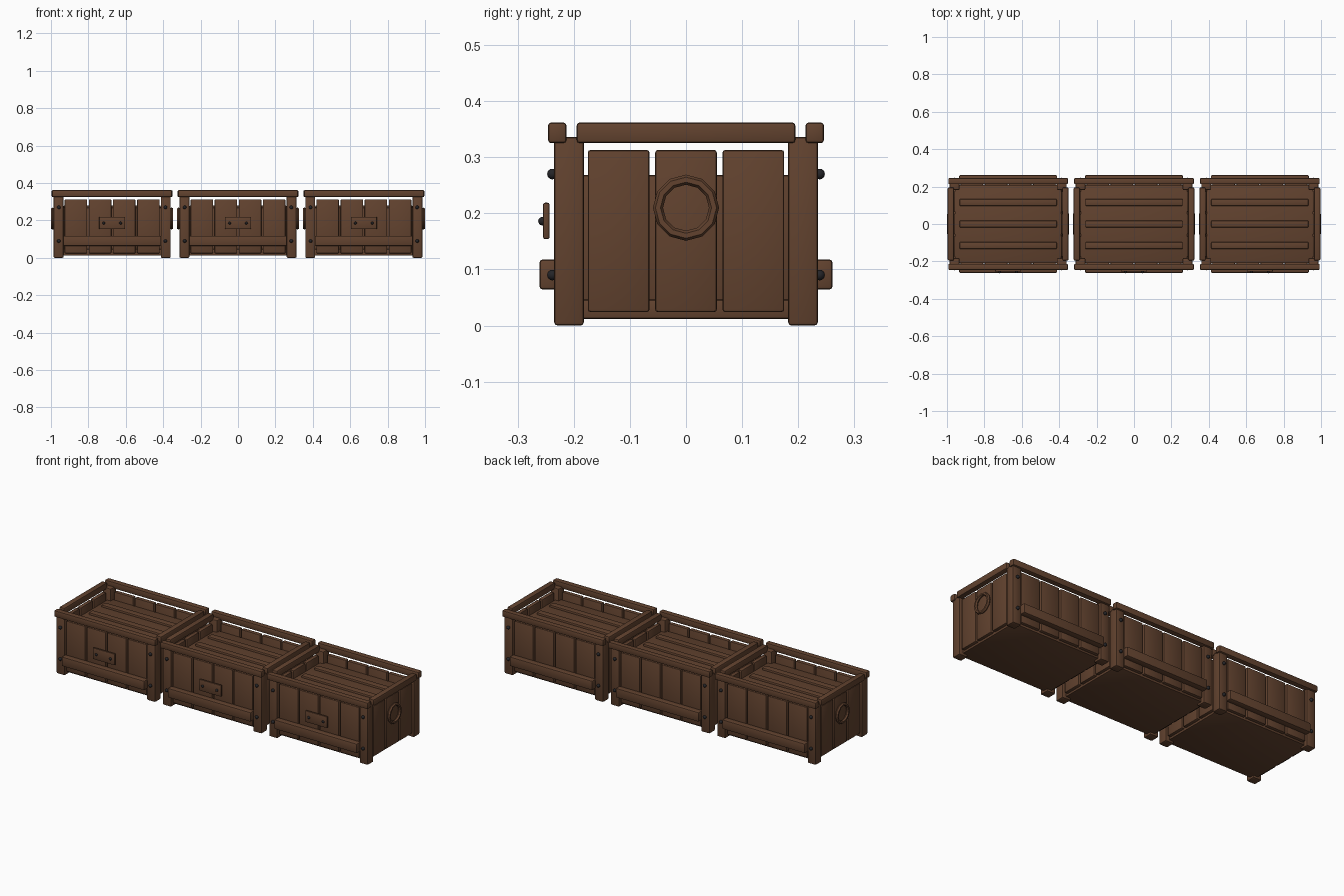
import bpy, bmesh
from math import pi
from mathutils import Matrix

if "Cube" in bpy.data.objects:
    bpy.data.objects.remove(bpy.data.objects["Cube"])


def material(name, color):
    m = bpy.data.materials.new(name)
    m.use_nodes = True
    m.diffuse_color = (*color, 1)
    bsdf = m.node_tree.nodes["Principled BSDF"]
    bsdf.inputs["Base Color"].default_value = (*color, 1)
    bsdf.inputs["Roughness"].default_value = 0.8
    return m


WOOD = material("brown wood", (0.122, 0.055, 0.028))
IRON = material("dark iron", (0.018, 0.018, 0.021))


def finish(obj, name, mat):
    obj.name = name
    obj.data.materials.append(mat)
    bpy.ops.object.select_all(action="DESELECT")
    obj.select_set(True)
    bpy.context.view_layer.objects.active = obj
    bpy.ops.object.shade_smooth_by_angle(angle=pi / 6)
    return obj


def board(name, x, y, z, bevel=0.006):
    """Rounded board spanning the (low, high) pairs x, y and z."""
    bm = bmesh.new()
    bmesh.ops.create_cube(bm, size=1)
    spans = (x, y, z)
    for v in bm.verts:
        v.co = [(lo + hi) / 2 + c * abs(hi - lo) for c, (lo, hi) in zip(v.co, spans)]
    bmesh.ops.bevel(bm, geom=bm.edges[:], offset=bevel, segments=2,
                    profile=0.5, affect="EDGES")
    mesh = bpy.data.meshes.new(name)
    bm.to_mesh(mesh)
    bm.free()
    obj = bpy.data.objects.new(name, mesh)
    bpy.context.collection.objects.link(obj)
    return finish(obj, name, WOOD)


def bolt(name, x, y, z, radius):
    bpy.ops.mesh.primitive_uv_sphere_add(segments=12, ring_count=8, radius=radius,
                                         location=(x, y, z), rotation=(pi / 2, 0, 0))
    return finish(bpy.context.object, name, IRON)


def ring(name, x, z):
    bpy.ops.mesh.primitive_torus_add(major_segments=12, minor_segments=6,
                                     major_radius=0.05, minor_radius=0.009,
                                     location=(x, 0, z), rotation=(0, pi / 2, 0))
    return finish(bpy.context.object, name, WOOD)


def crate(cx):
    def span(lo, hi, s=1):
        return tuple(sorted((cx + s * lo, cx + s * hi)))

    def side(lo, hi, s):
        return tuple(sorted((s * lo, s * hi)))

    # Base board, filled inside and raised strips on top of it
    board("base_board", span(-0.29, 0.29), (-0.212, 0.212), (0.012, 0.046), 0.004)
    board("inner_fill", span(-0.285, 0.285), (-0.206, 0.206), (0.044, 0.268), 0.004)
    for y in (-0.115, 0, 0.115):
        board("top_strip", span(-0.26, 0.26), (y - 0.019, y + 0.019), (0.26, 0.28))

    for s in (-1, 1):
        # Long walls: slats, low rail and rim
        for i in range(4):
            x = (i - 1.5) * 0.129
            board("long_slat", span(x - 0.06, x + 0.06), side(0.205, 0.229, s),
                  (0.024, 0.313), 0.005)
        board("low_rail", span(-0.262, 0.262), side(0.222, 0.261, s), (0.064, 0.118))
        board("long_rim", span(-0.32, 0.32), side(0.213, 0.246, s), (0.325, 0.362))

        # Short walls: slats, rim and ring handle
        for i in (-1, 0, 1):
            y = i * 0.12
            board("end_slat", span(0.283, 0.307, s), (y - 0.055, y + 0.055),
                  (0.024, 0.313), 0.005)
        board("end_rim", span(0.29, 0.323, s), (-0.195, 0.195), (0.325, 0.362))
        ring("ring_handle", cx + s * 0.318, 0.21)

        # Corner posts with two bolts each
        for t in (-1, 1):
            board("corner_post", span(0.26, 0.313, s), side(0.182, 0.235, t), (0, 0.336))
            for z in (0.09, 0.27):
                bolt("post_bolt", cx + s * 0.285, t * 0.238, z, 0.0095)

        # Bolts of the front plate
        bolt("plate_bolt", cx + s * 0.045, -0.256, 0.186, 0.0075)

    board("front_plate", span(-0.07, 0.07), (-0.255, -0.243), (0.154, 0.219), 0.004)


for cx in (-0.673, 0, 0.673):
    crate(cx)
